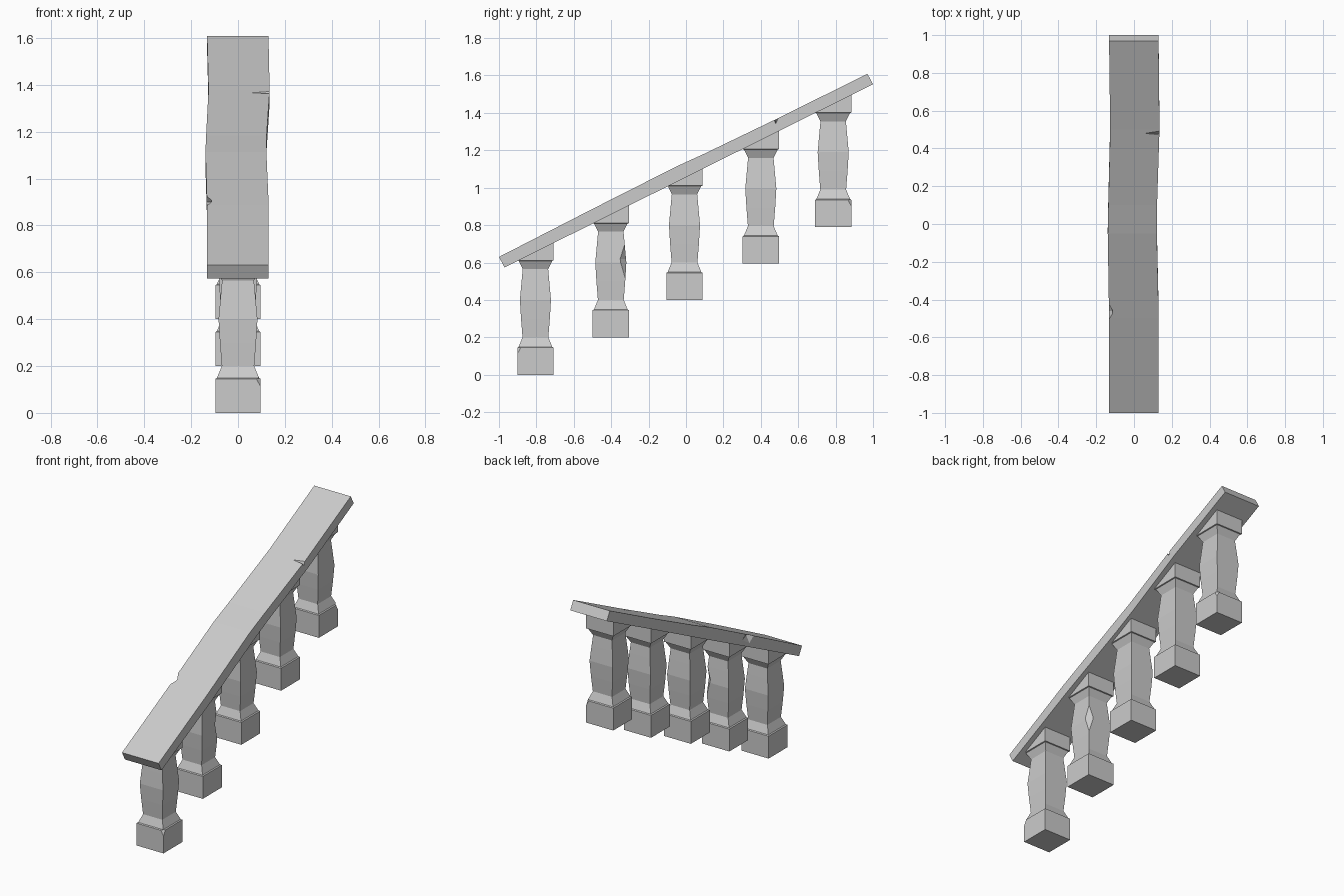
import bpy
import bmesh
from mathutils import Vector

cube = bpy.data.objects.get("Cube")
if cube:
    bpy.data.objects.remove(cube, do_unlink=True)

stone = bpy.data.materials.new("grey stone")
stone.use_nodes = True
GREY = (0.6, 0.6, 0.6, 1)
stone.diffuse_color = GREY
stone.node_tree.nodes["Principled BSDF"].inputs["Base Color"].default_value = GREY

SLOPE = 0.497


def rail_underside(y):
    return 1.058 + SLOPE * y


def loft(name, rings):
    """Skin a run of four-cornered rings and close both ends."""
    bm = bmesh.new()
    loops = [[bm.verts.new(p) for p in ring] for ring in rings]
    for a, b in zip(loops, loops[1:]):
        for i in range(4):
            j = (i + 1) % 4
            bm.faces.new((a[i], a[j], b[j], b[i]))
    bm.faces.new(loops[0])
    bm.faces.new(loops[-1])
    bmesh.ops.recalc_face_normals(bm, faces=bm.faces)
    mesh = bpy.data.meshes.new(name)
    bm.to_mesh(mesh)
    bm.free()
    mesh.materials.append(stone)
    obj = bpy.data.objects.new(name, mesh)
    bpy.context.collection.objects.link(obj)
    return obj


def chip(target, center, size):
    """Knock a diamond-shaped chip out of a part."""
    bm = bmesh.new()
    c = Vector(center)
    tips = [[bm.verts.new(c + s * size[k] * Vector([float(k == n) for n in range(3)]))
             for s in (1, -1)] for k in range(3)]
    for a in tips[0]:
        for b in tips[1]:
            for d in tips[2]:
                bm.faces.new((a, b, d))
    bmesh.ops.recalc_face_normals(bm, faces=bm.faces)
    mesh = bpy.data.meshes.new("chip_cutter")
    bm.to_mesh(mesh)
    bm.free()
    mesh.materials.append(stone)
    cutter = bpy.data.objects.new("chip_cutter", mesh)
    cutter.hide_render = True
    bpy.context.collection.objects.link(cutter)
    mod = target.modifiers.new("chip", 'BOOLEAN')
    mod.operation = 'DIFFERENCE'
    mod.solver = 'EXACT'
    mod.object = cutter
    bpy.context.view_layer.objects.active = target
    bpy.ops.object.modifier_apply(modifier=mod.name)
    bpy.data.objects.remove(cutter, do_unlink=True)


def square(y, z, h):
    return [(-h, y - h, z), (h, y - h, z), (h, y + h, z), (-h, y + h, z)]


# Balusters: plinth, bulging square shaft, flared neck, cap cut to the slope
PROFILE = [(0, 0.097), (0.145, 0.097), (0.149, 0.09), (0.2, 0.069),
           (0.3, 0.077), (0.4, 0.083), (0.5, 0.074), (0.565, 0.068),
           (0.609, 0.09), (0.611, 0.097)]
posts = []
for n, (y, base) in enumerate([(-0.805, 0), (-0.402, 0.2), (-0.008, 0.4),
                               (0.4, 0.595), (0.787, 0.79)]):
    rings = [square(y, base + z, h) for z, h in PROFILE]
    top = [(px, py, rail_underside(py) + 0.015) for px, py, _ in square(y, 0, 0.097)]
    posts.append(loft(f"baluster_{n + 1}", rings + [top]))

# Sloping handrail with slightly wavy edges and a worn hump
rings = []
for y, left, right, hump in [(-1, -0.132, 0.13, 0), (-0.5, -0.132, 0.131, 0.008),
                             (-0.05, -0.139, 0.121, 0.012), (0.1, -0.136, 0.122, 0.006),
                             (0.5, -0.126, 0.135, 0), (0.97, -0.132, 0.13, 0)]:
    z = 0.63 + SLOPE * (y + 1)
    rings.append([(left, y, z + hump), (right, y, z + hump),
                  (right, y + 0.03, z - 0.056), (left, y + 0.03, z - 0.056)])
rail = loft("handrail", rings)

# Weathering chips
chip(rail, (0.135, 0.48, 1.372), (0.095, 0.012, 0.03))
chip(rail, (-0.139, -0.46, 0.9), (0.03, 0.09, 0.06))
chip(posts[1], (0.083, -0.319, 0.62), (0.035, 0.035, 0.15))
chip(posts[0], (0.097, -0.902, 0.147), (0.02, 0.02, 0.035))
chip(posts[4], (0.097, 0.884, 0.937), (0.02, 0.02, 0.035))
